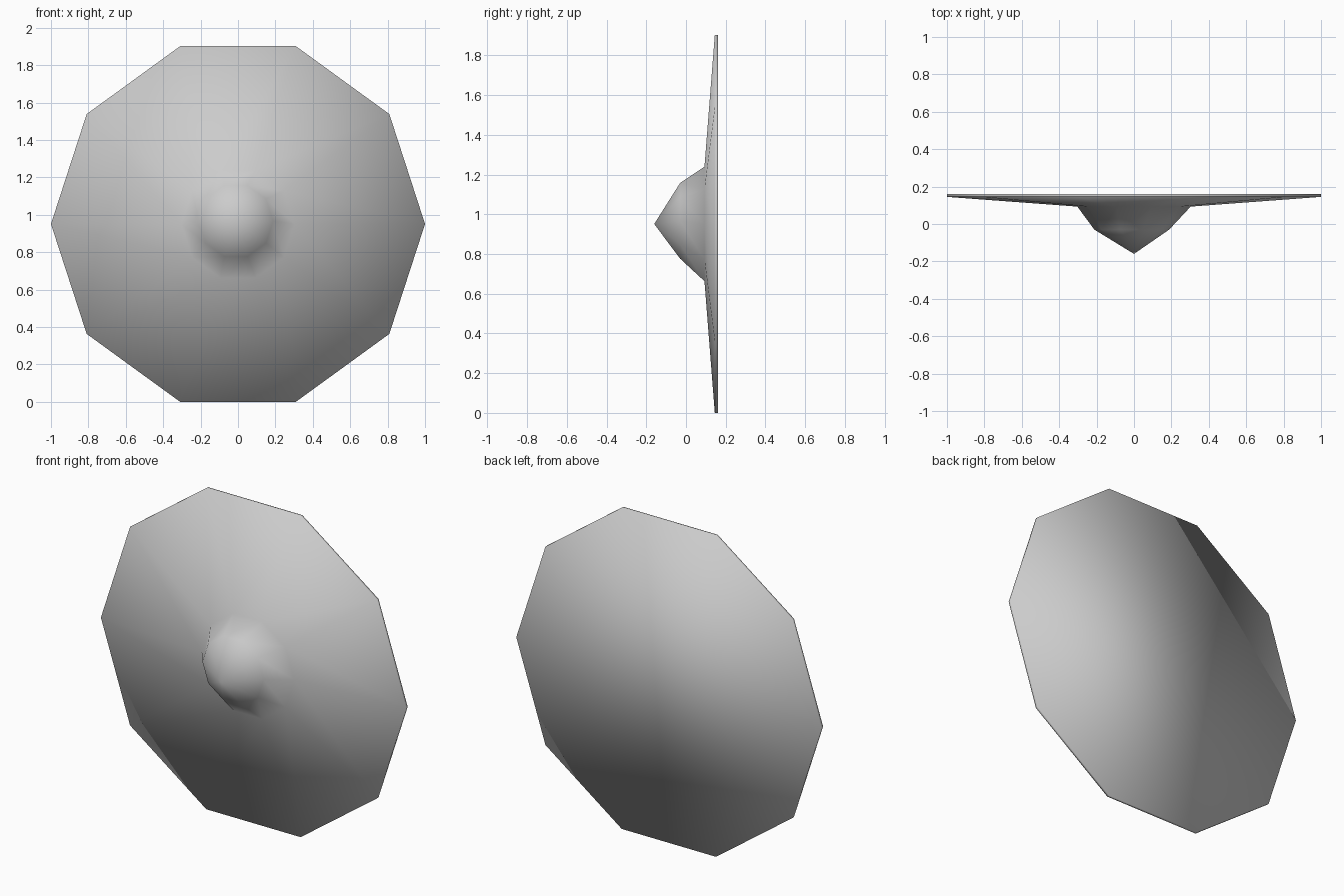
import bpy
import bmesh
from math import cos, sin, pi

cube = bpy.data.objects.get("Cube")
if cube:
    bpy.data.objects.remove(cube, do_unlink=True)

SIDES = 10
CENTRE_Z = sin(2 * pi / 5)

grey = bpy.data.materials.new("plain grey")
grey.use_nodes = True
colour = (0.6, 0.6, 0.6, 1)
grey.diffuse_color = colour
grey.node_tree.nodes["Principled BSDF"].inputs["Base Color"].default_value = colour

bm = bmesh.new()


def ring(radius, y, dx=0.0, dz=0.0):
    """Ten-sided ring facing the front."""
    return [bm.verts.new((dx + radius * cos(2 * pi * i / SIDES), y,
                          CENTRE_Z + dz + radius * sin(2 * pi * i / SIDES)))
            for i in range(SIDES)]


# Rings from the back rim to the slightly offset boss shoulder
rings = [ring(1, 0.16), ring(1, 0.145), ring(0.303, 0.093),
         ring(0.2, -0.03, -0.012, 0.016)]
tip = bm.verts.new((0, -0.16, CENTRE_Z))

# Flat back
bm.faces.new(rings[0])

# Rim, dish and boss walls, then the pointed boss cap
for i in range(SIDES):
    j = (i + 1) % SIDES
    for a, b in zip(rings, rings[1:]):
        bm.faces.new((a[i], a[j], b[j], b[i]))
    bm.faces.new((rings[-1][i], rings[-1][j], tip))

bmesh.ops.recalc_face_normals(bm, faces=bm.faces)
for face in bm.faces:
    face.smooth = True

mesh = bpy.data.meshes.new("shield")
bm.to_mesh(mesh)
bm.free()
mesh.materials.append(grey)
shield = bpy.data.objects.new("shield", mesh)
bpy.context.collection.objects.link(shield)
